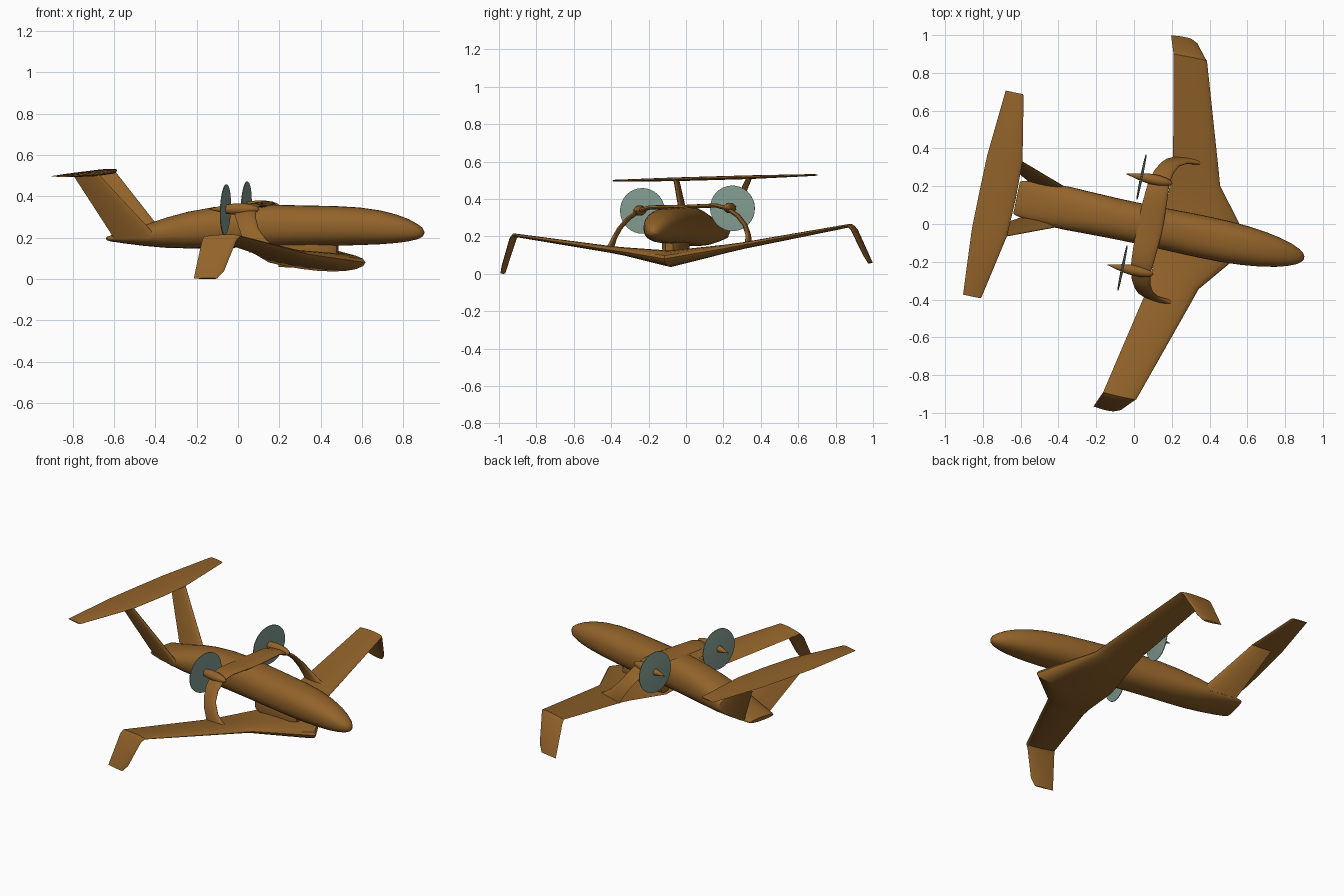
import bpy, bmesh, math
from mathutils import Matrix, Vector

if "Cube" in bpy.data.objects:
    bpy.data.objects.remove(bpy.data.objects["Cube"])

# Aircraft frame: x = nose direction, y = sideways, z = up; then yawed and rolled into place
YAW, ROLL = math.radians(-11.8), math.radians(1.6)
PLACE = (Matrix.Rotation(YAW, 4, 'Z') @ Matrix.Translation((0, 0.015, 0))
         @ Matrix.Rotation(ROLL, 4, 'X'))


def material(name, rgb):
    m = bpy.data.materials.new(name)
    m.diffuse_color = (*rgb, 1)
    m.use_nodes = True
    m.node_tree.nodes["Principled BSDF"].inputs["Base Color"].default_value = m.diffuse_color
    return m


BROWN = material("bronze_brown", (0.29, 0.125, 0.023))
GREEN = material("grey_green", (0.23, 0.34, 0.29))


def loft(name, rings, mat, angle=35):
    """Skin a list of equal-length closed rings and cap both ends."""
    bm = bmesh.new()
    vs = [[bm.verts.new(PLACE @ Vector(p)) for p in r] for r in rings]
    n = len(rings[0])
    for r0, r1 in zip(vs, vs[1:]):
        for i in range(n):
            j = (i + 1) % n
            bm.faces.new((r0[i], r0[j], r1[j], r1[i]))
    bm.faces.new(vs[0])
    bm.faces.new(vs[-1][::-1])
    bmesh.ops.remove_doubles(bm, verts=bm.verts, dist=1e-5)
    bmesh.ops.recalc_face_normals(bm, faces=bm.faces)
    me = bpy.data.meshes.new(name)
    bm.to_mesh(me)
    bm.free()
    me.materials.append(mat)
    ob = bpy.data.objects.new(name, me)
    bpy.context.collection.objects.link(ob)
    bpy.ops.object.select_all(action='DESELECT')
    ob.select_set(True)
    bpy.context.view_layer.objects.active = ob
    bpy.ops.object.shade_smooth_by_angle(angle=math.radians(angle))
    return ob


def foil(name, stations, mat=BROWN, angle=35):
    """Airfoil surface through stations (leading x, trailing x, y, z, thickness)."""
    rings = []
    path = [Vector((s[2], s[3])) for s in stations]
    for k, (le, te, y, z, th) in enumerate(stations):
        t = Vector((0, 0))
        if k > 0:
            t += (path[k] - path[k - 1]).normalized()
        if k < len(path) - 1:
            t += (path[k + 1] - path[k]).normalized()
        t.normalize()
        ring = []
        for i in range(20):
            u = 2 * math.pi * i / 20
            c = (1 - math.cos(u)) / 2
            h = 1.3 * math.sqrt(c) * (1 - c) * th * (1 if i <= 10 else -1)
            ring.append((le + (te - le) * c, y - t.y * h, z + t.x * h))
        rings.append(ring)
    return loft(name, rings, mat, angle)


def both(half):
    """Extend right-hand stations to the left side."""
    left = [(a, b, -y, z, t) for a, b, y, z, t in half if y > 0]
    return left[::-1] + half


def spindle(name, profile, y, z, mat, tilt=0.0, sides=32):
    rings = [[(x + r * math.sin(2 * math.pi * i / sides) * tilt,
               y + r * math.cos(2 * math.pi * i / sides),
               z + r * math.sin(2 * math.pi * i / sides)) for i in range(sides)]
             for x, r in profile]
    return loft(name, rings, mat)


def oval(x, w, z0, z1, p=2.3, sides=32):
    ring = []
    for i in range(sides):
        u = 2 * math.pi * i / sides
        c, s = math.cos(u), math.sin(u)
        ring.append((x, w * math.copysign(abs(c) ** (2 / p), c),
                     (z0 + z1) / 2 + (z1 - z0) / 2 * math.copysign(abs(s) ** (2 / p), s)))
    return ring


# Fuselage: x, half width, bottom, top
hull = [(0.918, 0.008, 0.218, 0.232), (0.908, 0.024, 0.203, 0.249), (0.885, 0.041, 0.192, 0.266),
        (0.84, 0.060, 0.182, 0.290), (0.78, 0.077, 0.174, 0.312), (0.70, 0.092, 0.168, 0.332),
        (0.60, 0.104, 0.164, 0.346), (0.48, 0.111, 0.161, 0.353), (0.32, 0.112, 0.158, 0.356),
        (0.15, 0.109, 0.155, 0.360), (0.03, 0.107, 0.152, 0.360), (-0.12, 0.108, 0.149, 0.348),
        (-0.25, 0.111, 0.148, 0.325), (-0.36, 0.114, 0.151, 0.296), (-0.46, 0.112, 0.160, 0.262),
        (-0.55, 0.104, 0.171, 0.232), (-0.62, 0.094, 0.181, 0.214), (-0.637, 0.086, 0.186, 0.208)]
loft("fuselage", [oval(*s) for s in hull], BROWN)

# Fairing joining wing and fuselage
loft("wing_fairing", [oval(x, w, 0.09, 0.19, 4) for x, w in
                      ((0.49, 0.02), (0.46, 0.045), (0.38, 0.055), (0.22, 0.055), (0.16, 0.03))], BROWN)

# Main wing with drooped tips
foil("main_wing", both([
    (0.628, 0.15, 0.0, 0.080, 0.088), (0.405, 0.142, 0.28, 0.127, 0.044),
    (0.380, 0.134, 0.36, 0.140, 0.036), (0.202, 0.022, 0.915, 0.232, 0.020),
    (0.185, 0.015, 0.932, 0.212, 0.020), (0.135, -0.007, 0.99, 0.066, 0.017),
    (0.103, -0.012, 1.004, 0.030, 0.013)]))

# Arched pylon carrying the two engines
foil("engine_arch", both([
    (0.155, 0.02, 0.0, 0.357, 0.022), (0.150, 0.02, 0.10, 0.359, 0.022),
    (0.145, 0.025, 0.18, 0.360, 0.022), (0.140, 0.03, 0.24, 0.343, 0.022),
    (0.150, 0.05, 0.30, 0.302, 0.022), (0.172, 0.075, 0.342, 0.252, 0.022),
    (0.215, 0.10, 0.366, 0.200, 0.022), (0.265, 0.12, 0.374, 0.165, 0.026),
    (0.345, 0.132, 0.380, 0.138, 0.036)]), angle=45)

# Tailplane
foil("tailplane", both([
    (-0.640, -0.836, 0.0, 0.511, 0.020), (-0.645, -0.835, 0.20, 0.511, 0.020),
    (-0.711, -0.810, 0.545, 0.513, 0.010), (-0.716, -0.809, 0.552, 0.513, 0.006)]))

for side, s in (("left", -1), ("right", 1)):
    # Canted tail fins
    foil(side + "_tail_fin", [(-0.375, -0.595, s * 0.098, 0.20, 0.026),
                              (-0.645, -0.775, s * 0.200, 0.510, 0.020)])
    # Engine pods and propeller discs
    spindle(side + "_engine_pod", [(0.155, 0.002), (0.145, 0.013), (0.12, 0.022), (0.08, 0.028),
                                   (0.03, 0.027), (-0.01, 0.021), (-0.05, 0.012), (-0.094, 0.001)],
            s * 0.246, 0.345, BROWN)
    spindle(side + "_propeller_disc", [(-0.006, 0.001), (-0.007, 0.06), (-0.010, 0.122),
                                       (-0.014, 0.122), (-0.017, 0.06), (-0.018, 0.001)],
            s * 0.246, 0.343, GREEN, tilt=0.04)
